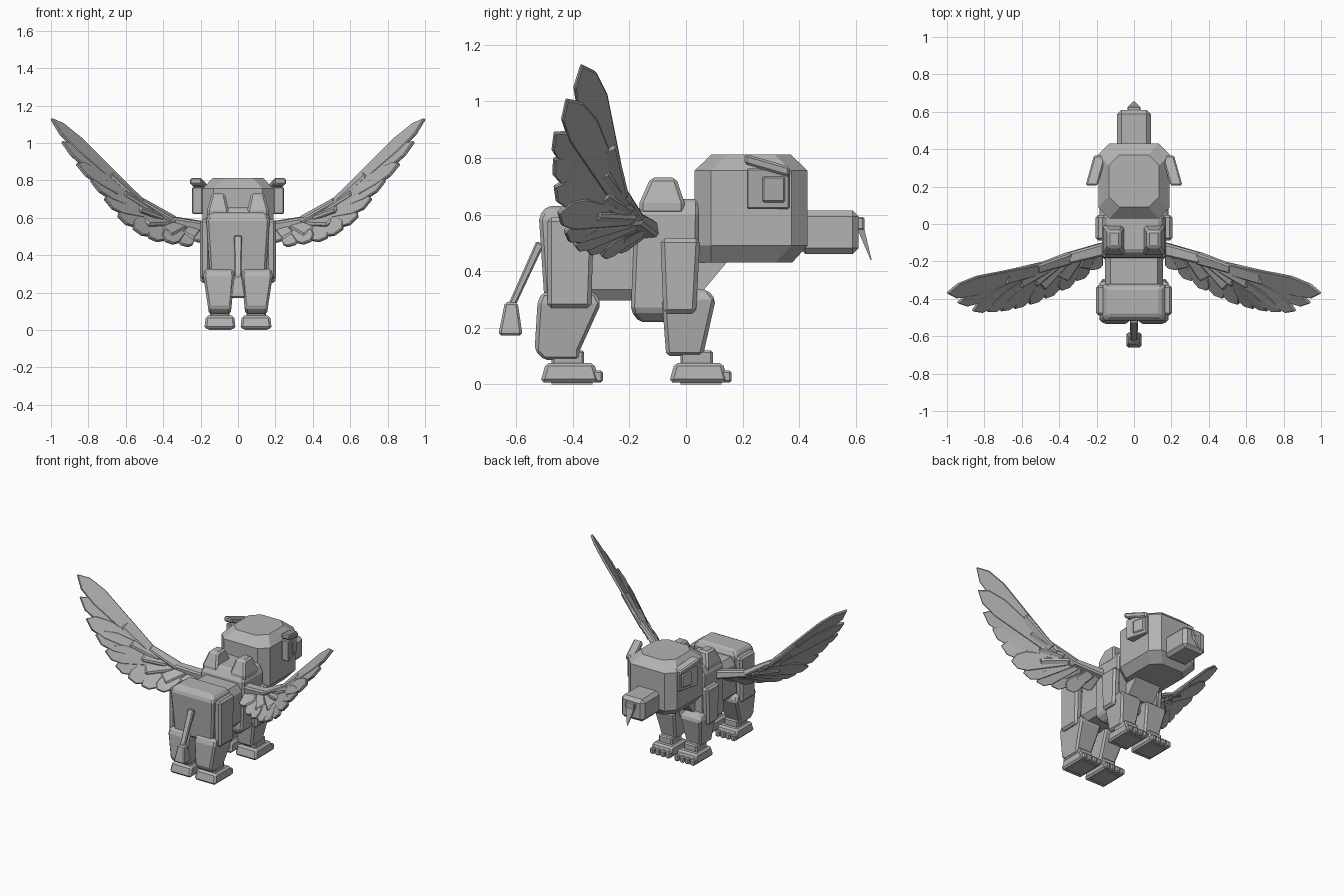
import bpy, bmesh
from mathutils import Vector

if "Cube" in bpy.data.objects:
    bpy.data.objects.remove(bpy.data.objects["Cube"])

grey = bpy.data.materials.new("stone_grey")
grey.diffuse_color = (0.45, 0.45, 0.45, 1)
grey.use_nodes = True
grey.node_tree.nodes["Principled BSDF"].inputs["Base Color"].default_value = grey.diffuse_color


def finish(name, bm, bevel=0.0, mirror=False):
    bmesh.ops.recalc_face_normals(bm, faces=bm.faces)
    me = bpy.data.meshes.new(name)
    bm.to_mesh(me)
    bm.free()
    me.materials.append(grey)
    ob = bpy.data.objects.new(name, me)
    bpy.context.collection.objects.link(ob)
    if bevel:
        b = ob.modifiers.new("bevel", 'BEVEL')
        b.width, b.segments, b.limit_method = bevel, 1, 'ANGLE'
        b.angle_limit = 0.6
    if mirror:
        ob.modifiers.new("mirror", 'MIRROR').use_mirror_merge = False
    return ob


def skin(bm, loops):
    """Bridge matching loops of points and cap both ends."""
    rings = [[bm.verts.new(p) for p in loop] for loop in loops]
    n = len(rings[0])
    for a, b in zip(rings, rings[1:]):
        for i in range(n):
            j = (i + 1) % n
            bm.faces.new((a[i], a[j], b[j], b[i]))
    bm.faces.new(rings[0][::-1])
    bm.faces.new(rings[-1])


def loft(name, rings, corner=0.0, bevel=0.012, mirror=False):
    """Stack of (z, x0, x1, y0, y1) rectangles, corners optionally cut."""
    loops = []
    for z, x0, x1, y0, y1 in rings:
        c = corner
        if c:
            loops.append([(x0 + c, y0, z), (x1 - c, y0, z), (x1, y0 + c, z), (x1, y1 - c, z),
                          (x1 - c, y1, z), (x0 + c, y1, z), (x0, y1 - c, z), (x0, y0 + c, z)])
        else:
            loops.append([(x0, y0, z), (x1, y0, z), (x1, y1, z), (x0, y1, z)])
    bm = bmesh.new()
    skin(bm, loops)
    return finish(name, bm, bevel, mirror)


def bar(name, a, b, wa, wb, up, bevel=0.006, mirror=False):
    """Square-ended bar from a to b, (width, height) at each end."""
    a, b = Vector(a), Vector(b)
    d = (b - a).normalized()
    s = d.cross(Vector(up)).normalized()
    u = s.cross(d)
    bm = bmesh.new()
    skin(bm, [[p + s * w[0] / 2 * i + u * w[1] / 2 * j
               for i, j in ((-1, -1), (1, -1), (1, 1), (-1, 1))] for p, w in ((a, wa), (b, wb))])
    return finish(name, bm, bevel, mirror)


# Head, neck and beak
loft("head", [(.43, -.14, .14, .03, .375), (.49, -.19, .19, .03, .43),
              (.755, -.19, .19, .03, .43), (.812, -.135, .135, .09, .37)], .058, 0)
loft("neck", [(.33, -.10, .10, -.03, .06), (.45, -.10, .10, -.03, .16)], 0, 0)
loft("beak", [(.46, -.09, .09, .40, .61), (.615, -.09, .09, .40, .61)], 0, .022)
loft("beak_tip", [(.545, -.035, .035, .59, .63), (.592, -.035, .035, .59, .63)], 0, .006)
loft("beak_hook", [(.44, -.003, .003, .652, .656), (.55, -.03, .03, .605, .63)], 0, 0)


# Eye plates, splayed outward toward the back, with raised pupils and brows
def plate(name, y0, y1, z0, z1, depth, bevel, slope=0.0):
    out = lambda y, d: .245 + d - (y - .22) * .28
    loops = []
    for d in (-.055, depth):
        loops.append([(out(y, d), y, z - slope * (y - y0))
                      for y, z in ((y0, z0), (y1, z0), (y1, z1), (y0, z1))])
    bm = bmesh.new()
    skin(bm, loops)
    finish(name, bm, bevel, True)


plate("eye_plate", .215, .365, .62, .763, 0, .005)
plate("eye_pupil", .27, .35, .643, .735, .008, .006)
plate("brow", .207, .367, .778, .815, .01, .008, .29)

# Body blocks
loft("chest", [(.22, -.12, .12, -.165, -.08), (.26, -.165, .165, -.195, .04),
               (.60, -.17, .17, -.18, .045), (.655, -.14, .14, -.145, .045)], 0, .012)
loft("waist", [(.297, -.125, .125, -.34, -.15), (.335, -.155, .155, -.34, -.15),
               (.54, -.155, .155, -.34, -.15), (.585, -.125, .125, -.34, -.15)], 0, 0)
loft("hips", [(.29, -.15, .15, -.50, -.33), (.595, -.17, .17, -.52, -.32),
              (.63, -.14, .14, -.49, -.34)], 0, .012)
loft("shoulder_plate", [(.25, .15, .20, -.08, .035), (.515, .15, .205, -.09, .05)],
     0, .014, True)
loft("hip_plate", [(.27, .15, .203, -.49, -.335), (.59, .15, .203, -.49, -.325)], 0, .014, True)
loft("back_bump", [(.60, .05, .165, -.165, -.005), (.64, .05, .165, -.165, -.005),
                   (.73, .07, .14, -.125, -.035)], 0, .012, True)

# Legs: thigh, ankle, foot, sole and toes
for name, off, thigh in (
        ("front", .455, [(.10, .04, .155, -.07, .06), (.30, .02, .185, -.085, .105),
                         (.335, .035, .17, -.06, .075)]),
        ("rear", 0, [(.085, .04, .155, -.50, -.375), (.12, .035, .16, -.535, -.375),
                     (.285, .02, .185, -.525, -.30), (.325, .025, .18, -.51, -.32)])):
    loft(name + "_leg", thigh, 0, .012, True)
    loft(name + "_ankle", [(.06, .045, .15, -.475 + off, -.36 + off),
                           (.12, .045, .15, -.475 + off, -.36 + off)], 0, .008, True)
    loft(name + "_foot", [(.006, .013, .18, -.515 + off, -.305 + off),
                          (.076, .02, .172, -.495 + off, -.325 + off)], 0, .012, True)
    loft(name + "_sole", [(0, .035, .158, -.475 + off, -.33 + off),
                          (.02, .035, .158, -.475 + off, -.33 + off)], 0, 0, True)
    for i in range(4):
        x = .019 + i * .0405
        loft(f"{name}_toe_{i + 1}", [(.006, x, x + .033, -.33 + off, -.294 + off),
                                     (.048, x, x + .033, -.33 + off, -.294 + off)],
             0, .007, True)

# Tail with a block tuft
bar("tail", (0, -.515, .50), (0, -.62, .27), (.045, .03), (.035, .025), (0, 0, 1))
loft("tail_tuft", [(.172, -.04, .04, -.66, -.58), (.19, -.04, .04, -.66, -.58),
                   (.29, -.025, .025, -.64, -.595)], 0, .008)

# Wing arm in two segments
bar("wing_upper_arm", (.13, -.125, .54), (.36, -.185, .585), (.07, .06), (.06, .045),
    (-.2, -.1, 1), .01, True)
bar("wing_forearm", (.34, -.18, .58), (.52, -.24, .69), (.065, .042), (.05, .03),
    (-.5, -.3, .7), .008, True)

# Feathers fan from the forearm: tip of each, wing end first
tips = [Vector(t) for t in (
    (1.0, -.37, 1.13), (.94, -.425, 1.01), (.865, -.465, .89), (.785, -.47, .80),
    (.715, -.465, .70), (.64, -.455, .61), (.56, -.43, .54), (.475, -.40, .495),
    (.39, -.355, .475), (.305, -.305, .46), (.225, -.245, .475))]
wrist, elbow, shoulder = Vector((.49, -.235, .655)), Vector((.37, -.19, .58)), Vector((.19, -.14, .54))
shape = [(0, -.5), (.72, -1), (.90, -.72), (1, 0), (.88, .8), (.70, 1), (0, .5)]
for i, tip in enumerate(tips):
    root = wrist.lerp(elbow, i / 6) if i < 7 else elbow.lerp(shoulder, (i - 6) / 4)
    axis = tip - root
    d = axis.normalized()
    side = tips[max(i - 1, 0)] - tips[min(i + 1, len(tips) - 1)]
    side = (side - d * side.dot(d)).normalized()
    n = d.cross(side)
    half = .062 if i < 7 else .052
    base = root - n * (.004 * (i % 2))
    outline = [base + axis * t - side * w * half for t, w in shape]
    bm = bmesh.new()
    skin(bm, [[p - n * .009 for p in outline], [p + n * .009 for p in outline]])
    finish(f"feather_{i + 1}", bm, .004, True)

# Short covert feathers over the roots
for i in range(6):
    root = wrist.lerp(elbow, i / 3) if i < 3 else elbow.lerp(shoulder, (i - 3) / 2.5)
    k = i * 1.8
    tip = tips[int(k)].lerp(tips[int(k) + 1], k % 1)
    end = root.lerp(tip, .38 if i < 3 else .55)
    bar(f"covert_{i + 1}", root, end, (.07, .03), (.085, .026), (-.45, -.35, .8), .01, True)
